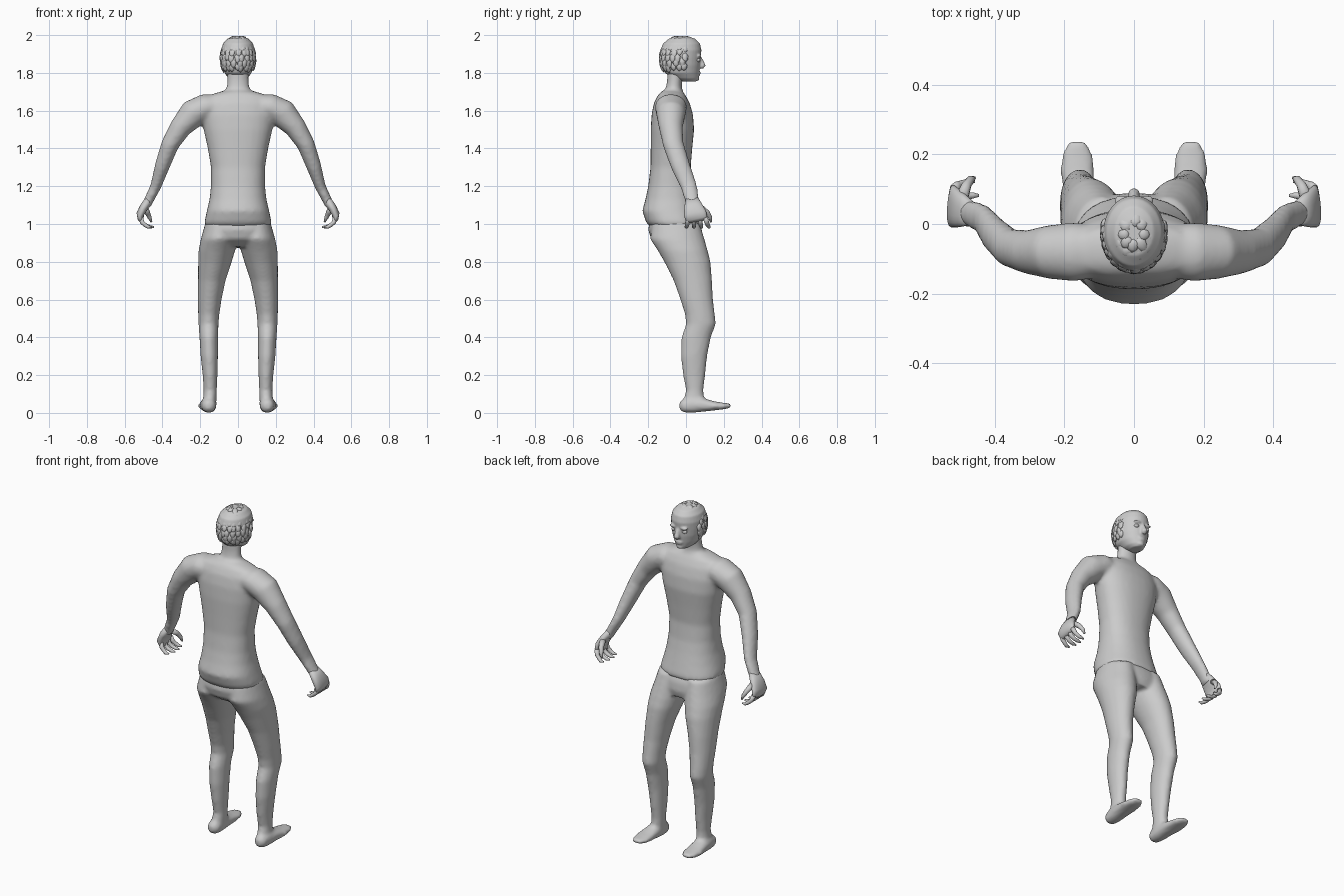
import bpy, bmesh, math, random
from mathutils import Vector

random.seed(4)
X, Y, Z = Vector((1, 0, 0)), Vector((0, 1, 0)), Vector((0, 0, 1))


def tube(bm, rings, ref=Y, axis=None, n=24, p=2.0, s=1):
    """Loft closed ellipses (x, y, z, r_side, r_ref) along a path; s mirrors x."""
    pts = [Vector(r[:3]) for r in rings]
    loops = []
    for i, r in enumerate(rings):
        t = axis or (pts[min(i + 1, len(pts) - 1)] - pts[max(i - 1, 0)]).normalized()
        u = t.cross(ref).normalized()
        v = u.cross(t).normalized()
        loop = []
        for k in range(n):
            a = 2 * math.pi * k / n
            c, d = math.cos(a), math.sin(a)
            c = math.copysign(abs(c) ** (2 / p), c)
            d = math.copysign(abs(d) ** (2 / p), d)
            q = pts[i] + u * c * r[3] + v * d * r[4]
            loop.append(bm.verts.new((q.x * s, q.y, q.z)))
        loops.append(loop)
    for a, b in zip(loops, loops[1:]):
        for k in range(n):
            bm.faces.new((a[k], a[(k + 1) % n], b[(k + 1) % n], b[k]))
    bm.faces.new(loops[0])
    bm.faces.new(loops[-1])


def stack(rows, cx=0):
    """Horizontal rings from rows of z, centre x, half width, back y, front y."""
    return [(c + cx, (b + f) / 2, z, w, (f - b) / 2) for z, c, w, b, f in rows]


def ball(bm, loc, size):
    vs = bmesh.ops.create_uvsphere(bm, u_segments=16, v_segments=10, radius=1)["verts"]
    for v in vs:
        v.co = Vector([v.co[i] * size[i] + loc[i] for i in range(3)])


def finish(name, bm, voxel=0, smooth=0):
    bmesh.ops.recalc_face_normals(bm, faces=bm.faces)
    me = bpy.data.meshes.new(name)
    bm.to_mesh(me)
    bm.free()
    for f in me.polygons:
        f.use_smooth = True
    ob = bpy.data.objects.new(name, me)
    bpy.context.collection.objects.link(ob)
    if voxel:
        m = ob.modifiers.new("Blend", "REMESH")
        m.mode, m.voxel_size, m.use_smooth_shade = "VOXEL", voxel, True
    if smooth:
        m = ob.modifiers.new("Soften", "SMOOTH")
        m.factor, m.iterations = 0.5, smooth
    return ob


# Torso, neck and arms, blended together
bm = bmesh.new()
tube(bm, stack([
    (.985, 0, .172, -.19, .08), (1.01, 0, .178, -.212, .08), (1.07, 0, .165, -.232, .065),
    (1.13, 0, .151, -.215, .05), (1.2, 0, .143, -.2, .035), (1.3, 0, .143, -.188, .025),
    (1.4, 0, .16, -.187, .033), (1.5, 0, .182, -.187, .043), (1.58, 0, .195, -.182, .037),
    (1.64, 0, .19, -.17, .02), (1.68, 0, .16, -.15, -.002), (1.703, 0, .085, -.13, -.02)]),
    axis=Z, p=2.3, n=32)
tube(bm, stack([(1.64, 0, .09, -.15, 0), (1.69, 0, .08, -.125, -.012), (1.72, 0, .061, -.107, -.022),
                (1.76, 0, .057, -.1, -.02), (1.83, 0, .057, -.1, 0)]), axis=Z)
for s in (1, -1):
    tube(bm, [(.08, -.08, 1.63, .055, .07), (.17, -.08, 1.62, .07, .085), (.238, -.08, 1.585, .076, .078),
              (.305, -.08, 1.51, .058, .063), (.36, -.067, 1.42, .047, .055),
              (.4, -.03, 1.31, .04, .051), (.435, .015, 1.2, .029, .044),
              (.475, .033, 1.12, .025, .038), (.49, .04, 1.09, .024, .045)], s=s)
finish("torso_and_arms", bm, .012, 5)

# Hips and legs, slightly tucked under the torso hem
bm = bmesh.new()
tube(bm, stack([(.88, 0, .13, -.13, .08), (.92, 0, .175, -.185, .09), (.97, 0, .18, -.2, .085),
                (1.03, 0, .165, -.19, .06)]), axis=Z, p=2.3, n=32)
for s in (1, -1):
    tube(bm, stack([
        (1, .09, .085, -.18, .075), (.92, .101, .096, -.19, .098), (.86, .112, .097, -.15, .115),
        (.8, .122, .089, -.115, .13), (.7, .139, .073, -.065, .138), (.6, .15, .063, -.03, .143),
        (.52, .155, .056, -.005, .153), (.47, .156, .053, 0, .158), (.4, .155, .049, -.024, .132),
        (.3, .152, .046, -.027, .112), (.2, .148, .039, -.016, .102), (.12, .147, .035, 0, .092),
        (.04, .151, .036, -.02, .1)]), axis=Z, s=s)
    # Foot
    tube(bm, [(.153, -.034, .035, .018, .018), (.154, -.018, .036, .034, .034), (.155, .03, .042, .042, .041),
              (.158, .09, .042, .036, .044), (.162, .15, .037, .024, .049),
              (.163, .2, .036, .017, .045), (.162, .238, .038, .011, .024)], ref=X, p=2.3, s=s)
finish("hips_and_legs", bm, .011, 4)

# Hands with curled fingers
for s, side in ((1, "right"), (-1, "left")):
    bm = bmesh.new()
    tube(bm, [(.468, .03, 1.135, .02, .034), (.497, .04, 1.09, .023, .05), (.517, .048, 1.055, .02, .06),
              (.516, .055, 1.03, .016, .058), (.51, .058, 1.015, .01, .05)], p=2.4, s=s)
    for i in range(4):
        y = .012 + .03 * i
        d = .01 * (i - 1)
        reach = (.012, 0, 0, .012)[i]
        tube(bm, [(.516, y, 1.035, .013, .014), (.507, y + d * .4, 1.008, .012, .0125),
                  (.488, y + d * .7, .992, .0105, .011), (.463 + reach, y + d, .984, .009, .0095),
                  (.444 + reach, y + d, .984, .004, .004)], n=10, s=s)
    tube(bm, [(.492, .08, 1.085, .016, .018), (.48, .112, 1.06, .014, .014), (.468, .128, 1.035, .011, .011),
              (.458, .132, 1.01, .005, .005)], ref=X, n=10, s=s)
    finish(side + "_hand", bm)

# Head with nose, lips, chin and ears
bm = bmesh.new()
tube(bm, stack([
    (1.755, 0, .028, -.02, .055), (1.77, 0, .05, -.07, .066), (1.8, 0, .072, -.112, .07),
    (1.84, 0, .084, -.128, .076), (1.88, 0, .089, -.134, .078), (1.92, 0, .089, -.135, .082),
    (1.955, 0, .08, -.122, .074), (1.98, 0, .057, -.092, .05), (1.992, 0, .028, -.055, .015)]),
    axis=Z, n=32)
tube(bm, [(0, .07, 1.885, .01, .009), (0, .08, 1.86, .014, .012), (0, .088, 1.838, .016, .018),
          (0, .08, 1.825, .01, .013)], ref=X)
ball(bm, (0, .064, 1.802), (.026, .014, .006))
ball(bm, (0, .064, 1.791), (.022, .013, .006))
ball(bm, (0, .058, 1.769), (.022, .014, .012))
for s in (1, -1):
    ball(bm, (s * .034, .07, 1.889), (.024, .013, .008))
    ball(bm, (s * .087, -.02, 1.855), (.008, .018, .028))
finish("head", bm, .006, 2)

# Eyes
bm = bmesh.new()
for s in (1, -1):
    ball(bm, (s * .035, .063, 1.868), (.015, .013, .011))
finish("eyes", bm)

# Hair: rows of overlapping flattened locks
bm = bmesh.new()
mid = Vector((0, -.026, 1.875))


def scalp(phi, th, k=1.0):
    return mid + k * Vector((.091 * math.sin(phi) * math.cos(th), .111 * math.sin(phi) * math.sin(th),
                             .119 * math.cos(phi)))


for row in range(8):
    phi = .15 + row * .23
    count = int(6 + 16 * math.sin(phi))
    for k in range(count):
        th = 2 * math.pi * (k + random.uniform(-.25, .25) + row % 2 / 2) / count
        if math.sin(th) > .25 and phi > .7:
            continue
        length = random.uniform(.35, .5)
        rings = [(*scalp(phi + length * f, th, g), .007 * w, .017 * w)
                 for f, g, w in ((0, .96, .5), (.35, 1, 1), (.75, 1.02, .8), (1, 1.03, .1))]
        tube(bm, rings, ref=Vector((-math.sin(th), math.cos(th), 0)), n=8)
finish("hair", bm)
